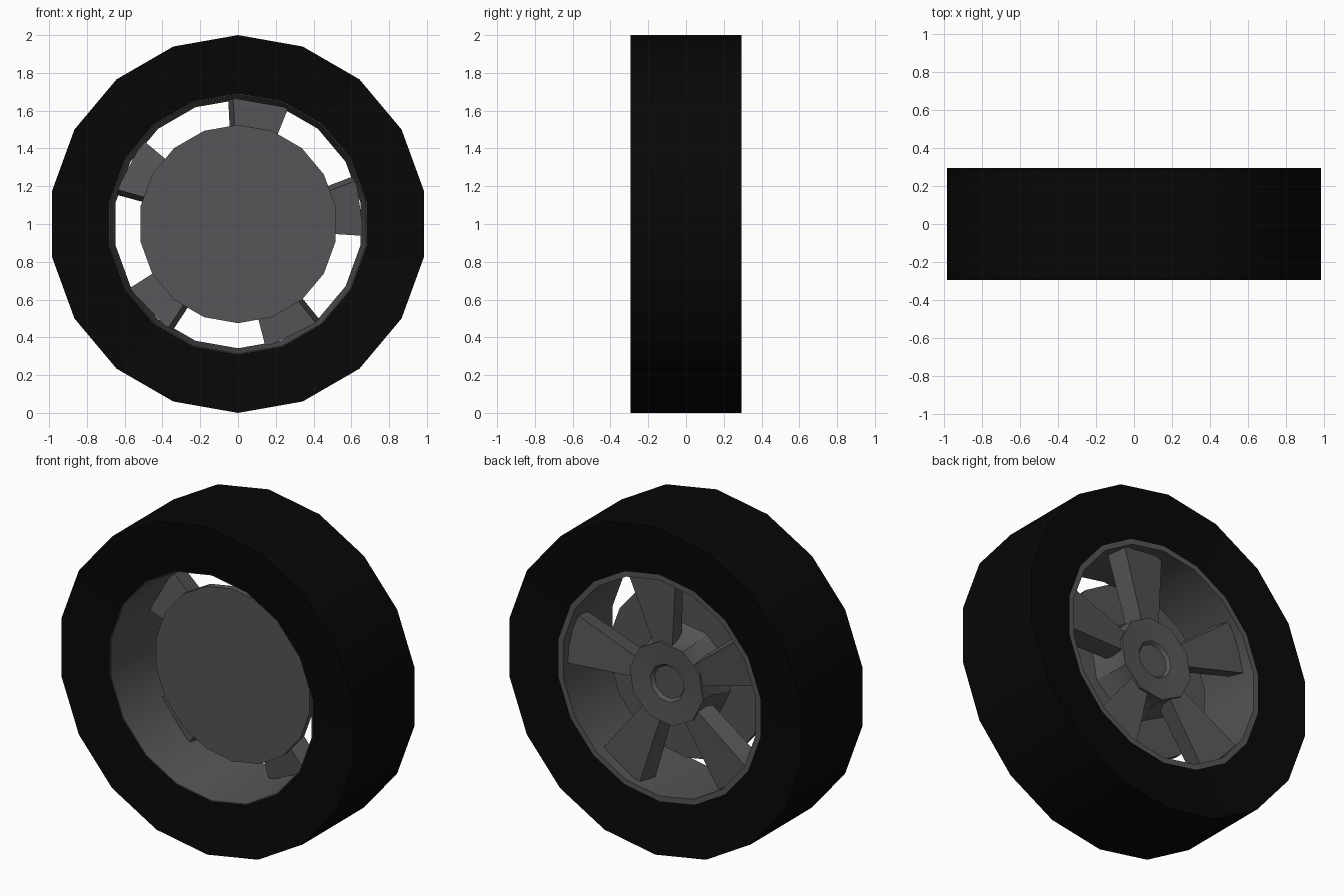
import bpy, bmesh
from math import sin, cos, radians, pi

if "Cube" in bpy.data.objects:
    bpy.data.objects.remove(bpy.data.objects["Cube"])


def material(name, *c):
    m = bpy.data.materials.new(name)
    m.diffuse_color = (*c, 1)
    m.use_nodes = True
    m.node_tree.nodes["Principled BSDF"].inputs["Base Color"].default_value = m.diffuse_color
    return m


rubber = material("black_rubber", 0.0022, 0.0022, 0.0022)
metal = material("dark_metal", 0.092, 0.09, 0.097)


def finish(name, bm, mat, sharp=30):
    bmesh.ops.remove_doubles(bm, verts=bm.verts, dist=1e-5)
    bmesh.ops.recalc_face_normals(bm, faces=bm.faces)
    me = bpy.data.meshes.new(name)
    bm.to_mesh(me)
    bm.free()
    me.materials.append(mat)
    for p in me.polygons:
        p.use_smooth = True
    me.set_sharp_from_angle(angle=radians(sharp))
    ob = bpy.data.objects.new(name, me)
    bpy.context.collection.objects.link(ob)
    return ob


def revolve(name, profile, sides, mat, start=0.0):
    """Spin a closed (radius, y) profile round the axle; zero radius collapses."""
    bm = bmesh.new()
    rings = []
    for k in range(sides):
        a = start + 2 * pi * k / sides
        rings.append([bm.verts.new((r * sin(a), y, 1 + r * cos(a))) for r, y in profile])
    n = len(profile)
    for k in range(sides):
        p, q = rings[k], rings[(k + 1) % sides]
        for i in range(n):
            j = (i + 1) % n
            if profile[i][0] == 0 and profile[j][0] == 0:
                continue
            if profile[i][0] == 0:
                bm.faces.new((p[i], p[j], q[j]))
            elif profile[j][0] == 0:
                bm.faces.new((p[i], p[j], q[i]))
            else:
                bm.faces.new((p[i], p[j], q[j], q[i]))
    loose = [v for v in bm.verts if not v.link_faces]
    bmesh.ops.delete(bm, geom=loose, context='VERTS')
    return finish(name, bm, mat)


W = 0.295   # half width at the tread
B = 0.255   # half width at the bead

# Tyre with dished sidewalls, and the tapered rim barrel inside it
revolve("tyre", [(1, -W), (1, W), (0.69, B), (0.69, -B)], 18, rubber)
revolve("rim", [(0.695, -B), (0.695, B), (0.658, B), (0.686, -B)], 18, metal)

# Brake disc
revolve("brake_disc", [(0, -0.05), (0.525, -0.05), (0.525, -0.01), (0, -0.01)], 18, metal)

# Hub with dished cap
revolve("hub", [(0, -0.02), (0.30, -0.02), (0.25, 0.10), (0.25, 0.19),
                (0.115, 0.18), (0.10, 0.16), (0, 0.16)], 10, metal, radians(10))


# Five flared, slightly twisted spokes
def spoke(index):
    a = radians(10 + 72 * index)
    bm = bmesh.new()

    def ring(r, corners):
        return [bm.verts.new((r * sin(a) + t * cos(a), y, 1 + r * cos(a) - t * sin(a)))
                for t, y in corners]

    p = ring(0.20, [(-0.04, 0.05), (0.062, 0.06), (0.05, 0.175), (-0.065, 0.175)])
    q = ring(0.652, [(-0.14, 0.06), (0.155, 0.09), (0.132, 0.21), (-0.168, 0.175)])
    bm.faces.new(p)
    bm.faces.new(q)
    for i in range(4):
        j = (i + 1) % 4
        bm.faces.new((p[i], p[j], q[j], q[i]))
    finish(f"spoke_{index + 1}", bm, metal)


for i in range(5):
    spoke(i)
